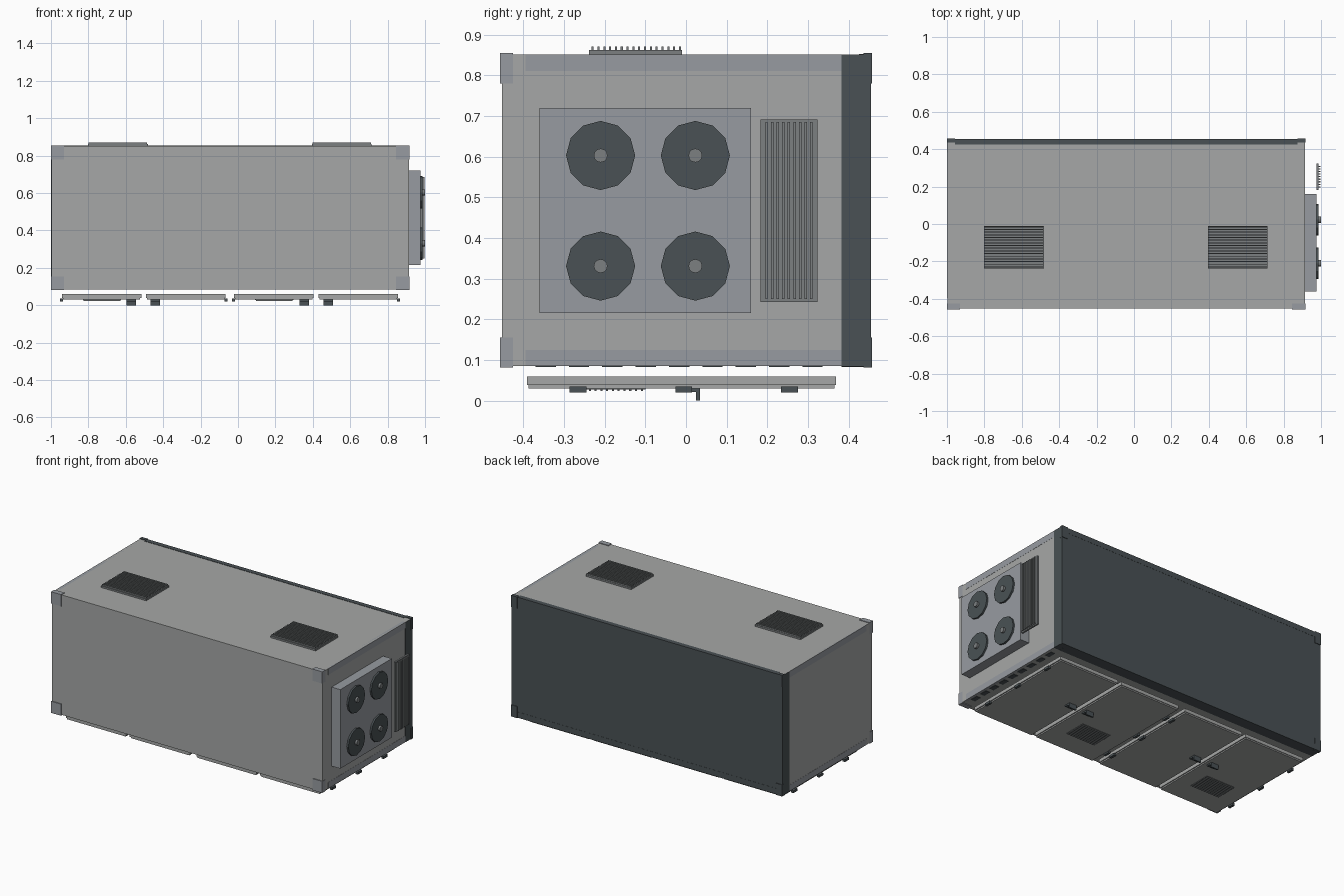
import bpy, math

if "Cube" in bpy.data.objects:
    bpy.data.objects.remove(bpy.data.objects["Cube"])


def material(name, col):
    m = bpy.data.materials.new(name)
    m.diffuse_color = (*col, 1)
    m.use_nodes = True
    m.node_tree.nodes["Principled BSDF"].inputs["Base Color"].default_value = m.diffuse_color
    return m


dark = material("dark_slate", (0.068, 0.083, 0.09))
trim = material("cool_grey", (0.31, 0.33, 0.355))
mid = material("mid_grey", (0.2, 0.215, 0.22))
light = material("light_grey", (0.38, 0.39, 0.385))


def box(name, x, y, z, mat=None):
    """Box from (min, max) pairs on each axis."""
    bpy.ops.mesh.primitive_cube_add(
        size=1, location=[(a + b) / 2 for a, b in (x, y, z)])
    o = bpy.context.object
    o.name = name
    o.scale = [b - a for a, b in (x, y, z)]
    bpy.ops.object.transform_apply(location=False, rotation=False)
    if mat:
        o.data.materials.append(mat)
    return o


def disc(name, x0, x1, y, z, r, mat):
    """Twelve sided disc with its axis along x and corners on y and z."""
    bpy.ops.mesh.primitive_cylinder_add(
        vertices=12, radius=r, depth=x1 - x0,
        location=((x0 + x1) / 2, y, z), rotation=(0, math.pi / 2, 0))
    o = bpy.context.object
    o.name = name
    o.data.materials.append(mat)


def repeat(o, count, offset):
    m = o.modifiers.new("repeat", 'ARRAY')
    m.count = count
    m.use_relative_offset = False
    m.use_constant_offset = True
    m.constant_offset_displace = offset


X0, X1 = -0.998, 0.914      # container ends
Z0, Z1 = 0.085, 0.851       # container bottom and roof

# Container shell and dark rear panel
box("container_body", (X0, X1), (-0.452, 0.446), (Z0, Z1), light)
box("rear_panel", (X0, X1), (0.44, 0.454), (Z0, Z1), dark)
box("rear_header", (X0 + 0.04, X1 - 0.04), (0.425, 0.455), (0.82, 0.853), dark)
box("rear_sill", (X0 + 0.04, X1 - 0.04), (0.383, 0.455), (0.083, 0.12), dark)

# Parts found at both ends: posts, rails and corner castings
for side, xe, s in (("left", X0, -1), ("right", X1, 1)):
    def span(inward, out):
        return tuple(sorted((xe - s * inward, xe + s * out)))
    box(side + "_rear_post", span(0.04, 0.0015), (0.383, 0.4545),
        (Z0 - 0.001, 0.8505), dark)
    for level, z in (("lower", (Z0, 0.125)), ("upper", (0.811, Z1))):
        box(f"{side}_{level}_end_rail", span(0.02, 0.001),
            (-0.395, 0.383), z, trim)
    for level, z in (("lower", (0.081, 0.155)), ("upper", (0.78, 0.855))):
        box(f"{side}_{level}_front_casting", span(0.068, 0.002),
            (-0.458, -0.425), z, trim)
        box(f"{side}_{level}_rear_casting", span(0.04, 0.002),
            (0.436, 0.458), z, dark)

# Roof vents with slats
for i, x in enumerate((-0.802, 0.395)):
    box(f"roof_vent_base_{i}", (x, x + 0.32), (-0.238, -0.01),
        (Z1, 0.862), mid)
    s = box(f"roof_vent_slats_{i}", (x + 0.004, x + 0.316),
            (-0.232, -0.227), (0.861, 0.871), mid)
    repeat(s, 16, (0, 0.0143, 0))

# Cooling unit with four fans
box("cooling_housing", (X1, 0.975), (-0.36, 0.16), (0.215, 0.72), trim)
for i, y in enumerate((-0.21, 0.023)):
    for j, z in enumerate((0.331, 0.603)):
        disc(f"fan_{i}_{j}", 0.974, 0.986, y, z, 0.085, dark)
        disc(f"fan_hub_{i}_{j}", 0.985, 0.999, y, z, 0.017, mid)

# Upright louvre panel standing off the end wall
box("side_louvre_panel", (0.975, 0.986), (0.183, 0.323), (0.243, 0.691), mid)
s = box("side_louvre_slats", (0.985, 0.998), (0.195, 0.201),
        (0.25, 0.685), mid)
repeat(s, 9, (0, 0.0138, 0))

# Dark slots in the underside beside the doors
s = box("underside_slots", (0.868, 0.898), (-0.37, -0.32), (0.083, 0.09), dark)
repeat(s, 9, (0, 0.082, 0))

# Four doors under the body, in two pairs
for i, x in enumerate((-0.942, -0.492, -0.021, 0.43)):
    w = 0.425
    box(f"door_{i}", (x, x + w), (-0.391, 0.369), (0.038, 0.059), light)
    box(f"door_face_{i}", (x + 0.006, x + w - 0.006), (-0.387, 0.365),
        (0.03, 0.039), light)
    opens_left = i % 2 == 0
    # hinges on the outer edge of each pair
    hx = x - 0.002 if opens_left else x + w + 0.002
    h = box(f"hinges_{i}", (hx - 0.008, hx + 0.008), (-0.286, -0.245),
            (0.02, 0.035), dark)
    repeat(h, 3, (0, 0.26, 0))
    # handle near the meeting edge
    gx = -0.57 if i == 0 else -0.442 if i == 1 else 0.355 if i == 2 else 0.482
    box(f"handle_grip_{i}", (gx - 0.025, gx + 0.025), (0.025, 0.035),
        (0.0, 0.025), dark)
    box(f"handle_plate_{i}", (gx - 0.025, gx + 0.025), (-0.005, 0.035),
        (0.021, 0.031), dark)
    # louvre on the first door of each pair
    if opens_left:
        lx = x + 0.112
        box(f"door_louvre_{i}", (lx, lx + 0.205), (-0.245, -0.1),
            (0.028, 0.031), mid)
        s = box(f"door_louvre_slats_{i}", (lx + 0.004, lx + 0.201),
                (-0.239, -0.234), (0.024, 0.029), mid)
        repeat(s, 10, (0, 0.0142, 0))
